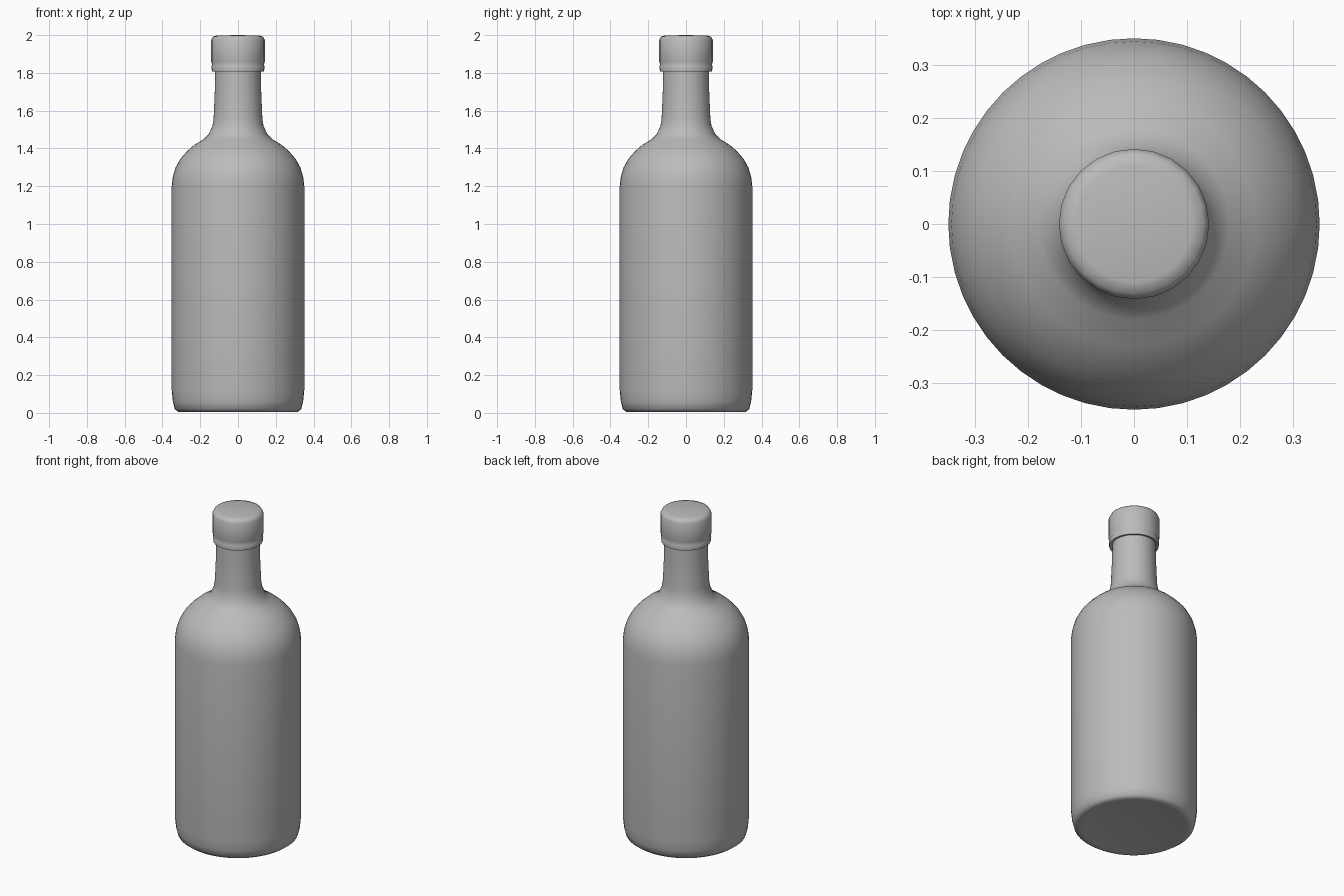
import bpy
import math

cube = bpy.data.objects.get("Cube")
if cube:
    bpy.data.objects.remove(cube, do_unlink=True)

# One plain grey for the whole bottle
grey = bpy.data.materials.new("plain grey")
grey.use_nodes = True
colour = (0.5, 0.5, 0.5, 1)
grey.diffuse_color = colour
grey.node_tree.nodes["Principled BSDF"].inputs["Base Color"].default_value = colour


def lathe(name, profile, sides, angle):
    """Spin a (radius, height) profile round z; ends at radius 0 close to a point."""
    verts, rings, faces = [], [], []
    for r, z in profile:
        count = sides if r > 0 else 1
        start = len(verts)
        for i in range(count):
            a = math.tau * i / sides
            verts.append((r * math.cos(a), r * math.sin(a), z))
        rings.append([start + i % count for i in range(sides)])
    for low, high in zip(rings, rings[1:]):
        for i in range(sides):
            j = (i + 1) % sides
            quad = [low[i], low[j], high[j], high[i]]
            faces.append(list(dict.fromkeys(quad)))
    mesh = bpy.data.meshes.new(name)
    mesh.from_pydata(verts, [], faces)
    mesh.materials.append(grey)
    obj = bpy.data.objects.new(name, mesh)
    bpy.context.collection.objects.link(obj)
    bpy.ops.object.select_all(action="DESELECT")
    obj.select_set(True)
    bpy.context.view_layer.objects.active = obj
    bpy.ops.object.shade_smooth_by_angle(angle=math.radians(angle))
    return obj


# Glass body: base, straight wall, round shoulder and neck
body = [(0, 0.015), (0.29, 0.01), (0.315, 0.005), (0.335, 0.02), (0.345, 0.06),
        (0.351, 0.12), (0.351, 1.2), (0.345, 1.25), (0.33, 1.3), (0.305, 1.345),
        (0.27, 1.385), (0.23, 1.42), (0.18, 1.45), (0.155, 1.475), (0.135, 1.52),
        (0.129, 1.56), (0.123, 1.7), (0.12, 1.84)]
lathe("bottle_body", body, 48, 50)

# Cap: lower lip, side and softened top edge
cap = [(0.118, 1.812), (0.138, 1.808), (0.141, 1.835), (0.137, 1.842),
       (0.142, 1.86), (0.142, 1.975), (0.132, 1.993), (0.11, 1.998), (0, 2.0)]
lathe("bottle_cap", cap, 24, 50)
